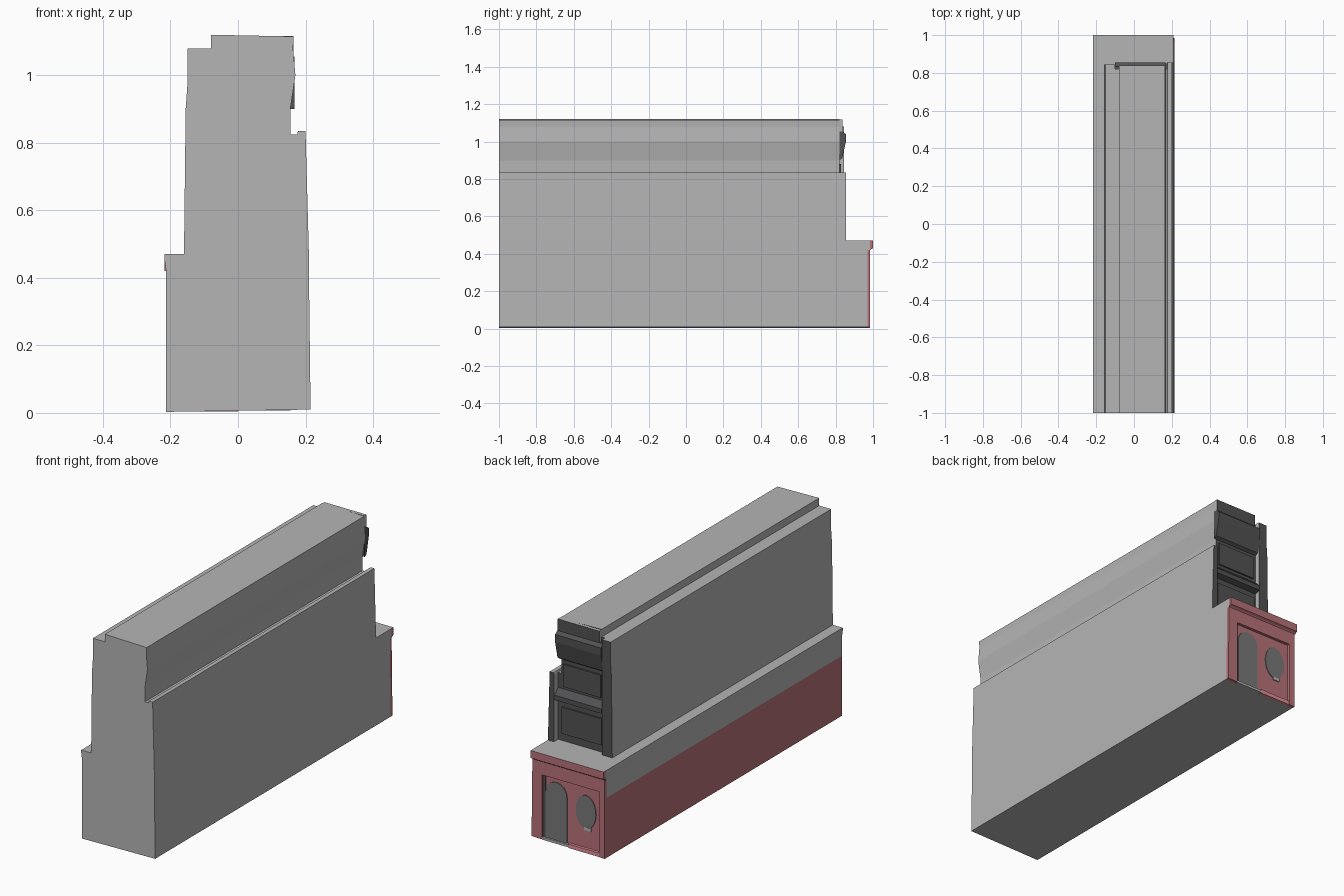
import bpy, bmesh, math

if "Cube" in bpy.data.objects:
    bpy.data.objects.remove(bpy.data.objects["Cube"])


def material(name, rgb):
    m = bpy.data.materials.new(name)
    m.diffuse_color = (*rgb, 1)
    m.use_nodes = True
    m.node_tree.nodes["Principled BSDF"].inputs["Base Color"].default_value = m.diffuse_color
    return m


GREY = material("wall_grey", (0.46, 0.46, 0.46))
DARK = material("dark_grey", (0.085, 0.085, 0.088))
RED = material("brick_red", (0.47, 0.165, 0.185))
GLASS = material("glass_grey", (0.19, 0.19, 0.19))
PINK = material("light_pink", (0.75, 0.27, 0.30))


def extrude(name, pts, a, b, mats, rule=None, axis="Y"):
    """Closed 2D profile (side coordinate, height) extruded from a to b."""
    def place(p, t):
        return (p[0], t, p[1]) if axis == "Y" else (t, p[0], p[1])
    bm = bmesh.new()
    ends = [[bm.verts.new(place(p, t)) for p in pts] for t in (a, b)]
    bm.faces.new(ends[0])
    bm.faces.new(ends[1])
    n = len(pts)
    for i in range(n):
        j = (i + 1) % n
        bm.faces.new((ends[0][i], ends[0][j], ends[1][j], ends[1][i]))
    bmesh.ops.recalc_face_normals(bm, faces=bm.faces)
    bm.normal_update()
    if rule:
        for f in bm.faces:
            f.material_index = rule(f.normal, f.calc_center_median())
    me = bpy.data.meshes.new(name)
    bm.to_mesh(me)
    bm.free()
    for m in mats:
        me.materials.append(m)
    ob = bpy.data.objects.new(name, me)
    bpy.context.collection.objects.link(ob)
    return ob


def rect(x0, x1, z0, z1):
    return [(x0, z0), (x1, z0), (x1, z1), (x0, z1)]


# second colour on the back end, and on the lower left wall where painted
def back(n, c):
    return int(n.y > 0.5)


def painted(n, c):
    return int(n.y > 0.5 or (n.x < -0.5 and c.z < 0.32 and abs(c.x) > 0.2))


# ground storey
extrude("ground_storey", [(-.213, .003), (.215, .01), (.21, .42), (-.213, .42), (-.213, .32)],
        -1, .97, [GREY, RED], painted)
extrude("shop_frame", [(-.213, .003), (-.18, .004), (-.18, .35), (.155, .35), (.155, .009),
                       (.215, .01), (.21, .42), (-.213, .42), (-.213, .32)],
        .97, .985, [RED])
extrude("ground_cornice", [(-.213, .42), (.21, .42), (.21, .47), (-.218, .47), (-.218, .455)],
        -1, .985, [GREY])
extrude("cornice_front", [(.985, .42), (.99, .425), (1, .43), (1, .47), (.985, .47)],
        -.218, .21, [RED, GREY], lambda n, c: int(n.z > .5), axis="X")

# door, window and sills on the shop front
arch = [(.078 + .062 * math.cos(math.pi * i / 16), .26 + .065 * math.sin(math.pi * i / 16))
        for i in range(17)]
extrude("arched_door", arch + [(.016, .015), (.14, .015)], .969, .974, [GLASS])
extrude("door_jamb", rect(.142, .155, .012, .35), .969, .973, [DARK])
oval = [(-.095 + .059 * math.cos(math.tau * i / 24), .215 + .088 * math.sin(math.tau * i / 24))
        for i in range(24)]
extrude("oval_window", oval, .969, .974, [GLASS])
extrude("window_sill", rect(-.125, -.085, .118, .135), .969, .975, [GREY])
extrude("door_step", rect(0, .155, .007, .02), .969, .984, [GREY])
extrude("shop_plinth", rect(-.18, 0, .004, .025), .969, .984, [PINK])

# upper storey: left wall, core with moulded right side, right parapet
extrude("left_wall", [(-.16, .47), (-.10, .47), (-.10, 1.08), (-.15, 1.08), (-.15, .97),
                      (-.155, .90)], -1, .845, [GREY, DARK], back)
extrude("upper_core", [(-.10, .47), (.175, .47), (.175, .825), (.155, .825), (.155, .90),
                       (.17, 1.0), (.163, 1.08), (.165, 1.115), (-.08, 1.12), (-.08, 1.08),
                       (-.10, 1.08)], -1, .82, [GREY, DARK], back)
extrude("right_parapet", [(.175, .47), (.21, .47), (.20, .835), (.178, .835), (.175, .825)],
        -1, .855, [GREY, DARK], back)

# mouldings across the upper back end
extrude("top_block", rect(-.08, .165, 1.055, 1.117), .82, .838, [GREY, DARK], back)
extrude("hood_moulding", [(.82, .90), (.835, .91), (.855, 1.0), (.855, 1.04), (.835, 1.055),
                          (.82, 1.055)], -.10, .168, [DARK], axis="X")
extrude("middle_ledge", [(.82, .68), (.85, .69), (.85, .715), (.82, .745)],
        -.10, .175, [DARK], axis="X")
extrude("upper_panel", rect(-.08, .14, .76, .88), .82, .828, [DARK])
extrude("lower_panel", rect(-.085, .15, .51, .65), .82, .828, [DARK])
